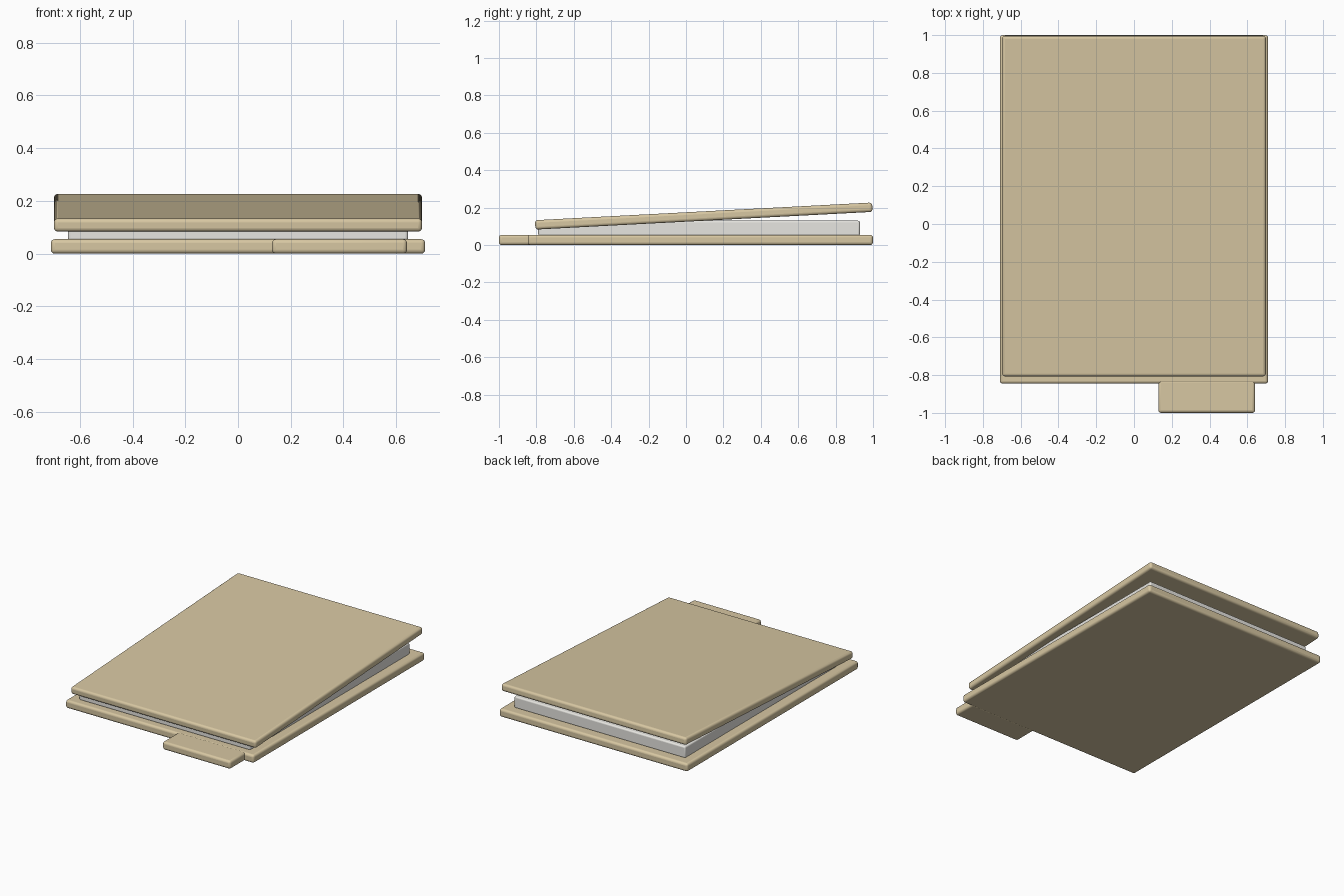
import bpy
import math

if "Cube" in bpy.data.objects:
    bpy.data.objects.remove(bpy.data.objects["Cube"], do_unlink=True)


def make_material(name, colour):
    mat = bpy.data.materials.new(name)
    mat.use_nodes = True
    mat.diffuse_color = (*colour, 1)
    mat.node_tree.nodes["Principled BSDF"].inputs["Base Color"].default_value = (*colour, 1)
    return mat


def rounded_slab(name, size, centre, mat, radius, tilt=0):
    """Box with rounded edges, optionally tilted about x."""
    bpy.ops.mesh.primitive_cube_add(size=1, location=centre)
    obj = bpy.context.object
    obj.name = name
    obj.scale = size
    bpy.ops.object.transform_apply(location=False, rotation=False, scale=True)
    obj.rotation_euler.x = math.radians(tilt)
    obj.data.materials.append(mat)
    bevel = obj.modifiers.new("rounded edges", "BEVEL")
    bevel.width = radius
    bevel.segments = 4
    bpy.ops.object.shade_smooth_by_angle(angle=math.radians(40))
    return obj


manila = make_material("manila card", (0.68, 0.57, 0.36))
paper = make_material("paper white", (0.83, 0.82, 0.78))

# Back panel lying flat, with the index tab sticking out at the front
rounded_slab("back_panel", (1.42, 1.845, 0.055), (0, 0.077, 0.0275), manila, 0.015)
rounded_slab("index_tab", (0.512, 0.175, 0.055), (0.385, -0.9125, 0.0275), manila, 0.015)

# Stack of sheets between the panels
rounded_slab("paper_stack", (1.29, 1.72, 0.08), (0, 0.07, 0.09), paper, 0.01)

# Front cover, raised towards the rear
rounded_slab("front_cover", (1.396, 1.805, 0.05), (0, 0.095, 0.155), manila, 0.015, tilt=3)
